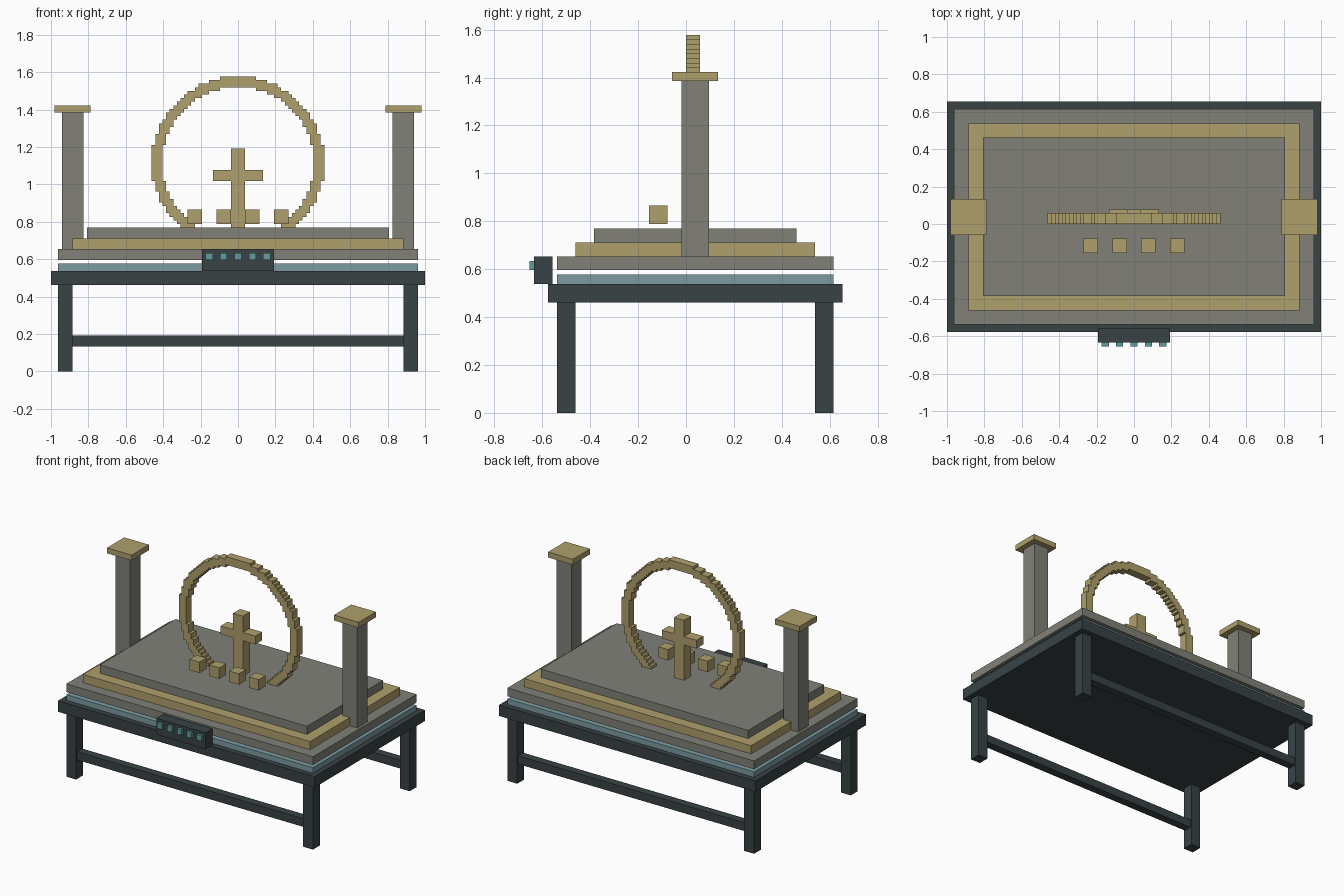
import bpy, bmesh, math

if "Cube" in bpy.data.objects:
    bpy.data.objects.remove(bpy.data.objects["Cube"])

U = 2 / 104  # one design unit; the table is 104 units wide


def material(name, rgb):
    m = bpy.data.materials.new(name)
    m.diffuse_color = (*rgb, 1)
    m.use_nodes = True
    m.node_tree.nodes["Principled BSDF"].inputs["Base Color"].default_value = m.diffuse_color
    return m


DARK = material("dark_metal", (0.04, 0.055, 0.06))
GOLD = material("brass", (0.43, 0.35, 0.15))
STONE = material("stone", (0.22, 0.22, 0.19))
GLASS = material("pale_blue", (0.2, 0.33, 0.36))
LAMP = material("teal_button", (0.12, 0.34, 0.34))


def finish(bm, name, mat):
    bmesh.ops.recalc_face_normals(bm, faces=bm.faces)
    mesh = bpy.data.meshes.new(name)
    bm.to_mesh(mesh)
    bm.free()
    mesh.materials.append(mat)
    obj = bpy.data.objects.new(name, mesh)
    bpy.context.collection.objects.link(obj)
    return obj


def box(name, mat, x, y, z):
    """Box from (min, max) ranges in design units."""
    bm = bmesh.new()
    bmesh.ops.create_cube(bm, size=1)
    for v in bm.verts:
        for i, (a, b) in enumerate((x, y, z)):
            v.co[i] = (a if v.co[i] < 0 else b) * U
    return finish(bm, name, mat)


def extrude_y(bm, y0, y1):
    """Turn flat faces lying at y0 into a solid reaching y1."""
    r = bmesh.ops.extrude_face_region(bm, geom=bm.faces[:], use_keep_orig=True)
    verts = [g for g in r["geom"] if isinstance(g, bmesh.types.BMVert)]
    bmesh.ops.translate(bm, verts=verts, vec=(0, (y1 - y0) * U, 0))


# Table: top, four legs, front and back rails
box("table_top", DARK, (-52, 52), (-30, 34), (24, 28))
for side, y in (("front", -28), ("back", 28)):
    for hand, x in (("left", -50), ("right", 46)):
        box(f"{side}_{hand}_leg", DARK, (x, x + 4), (y, y + 4), (0, 24))
    box(f"{side}_rail", DARK, (-46, 46), (y + 0.5, y + 3.5), (7, 10))

# Stacked plates, with a small gap above the blue one
box("blue_plate", GLASS, (-50, 50), (-28, 32), (28, 30))
box("lower_slab", STONE, (-50, 50), (-28, 32), (31, 34))
box("brass_slab", GOLD, (-46, 46), (-24, 28), (34, 37))
box("upper_slab", STONE, (-42, 42), (-20, 24), (37, 40))

# Side pillars with caps
for hand, x in (("left", -46), ("right", 46)):
    box(f"{hand}_pillar", STONE, (x - 3, x + 3), (-1, 5), (34, 72))
    box(f"{hand}_pillar_cap", GOLD, (x - 5, x + 5), (-3, 7), (72, 74))

# Control panel with five buttons
box("control_panel", DARK, (-10, 10), (-33, -29), (28, 34))
for i, x in enumerate(range(-8, 9, 4)):
    box(f"button_{i + 1}", LAMP, (x - 1, x + 1), (-34, -33), (31, 33))

# Row of floating cubes
for i, x in enumerate((-12, -4, 4, 12)):
    box(f"small_cube_{i + 1}", GOLD, (x - 2, x + 2), (-8, -4), (41, 45))

# Central cross, extruded from its half outline
half = [(2, 40), (2, 53), (7, 53), (7, 56), (2, 56), (2, 62)]
outline = half + [(-x, z) for x, z in reversed(half)]
bm = bmesh.new()
bm.faces.new([bm.verts.new((x * U, 0, z * U)) for x, z in outline])
extrude_y(bm, 0, 4)
finish(bm, "centre_cross", GOLD)

# Stepped ring: unit squares between two radii, standing on the slab
bm = bmesh.new()
for i in range(-24, 24):
    for j in range(-18, 24):
        if 21 <= math.hypot(i + 0.5, j + 0.5) <= 24:
            z = 58 + j
            bm.faces.new([bm.verts.new((a * U, 0, b * U)) for a, b in
                          ((i, z), (i + 1, z), (i + 1, z + 1), (i, z + 1))])
bmesh.ops.remove_doubles(bm, verts=bm.verts, dist=U * 0.1)
extrude_y(bm, 0, 3)
finish(bm, "stepped_ring", GOLD)
